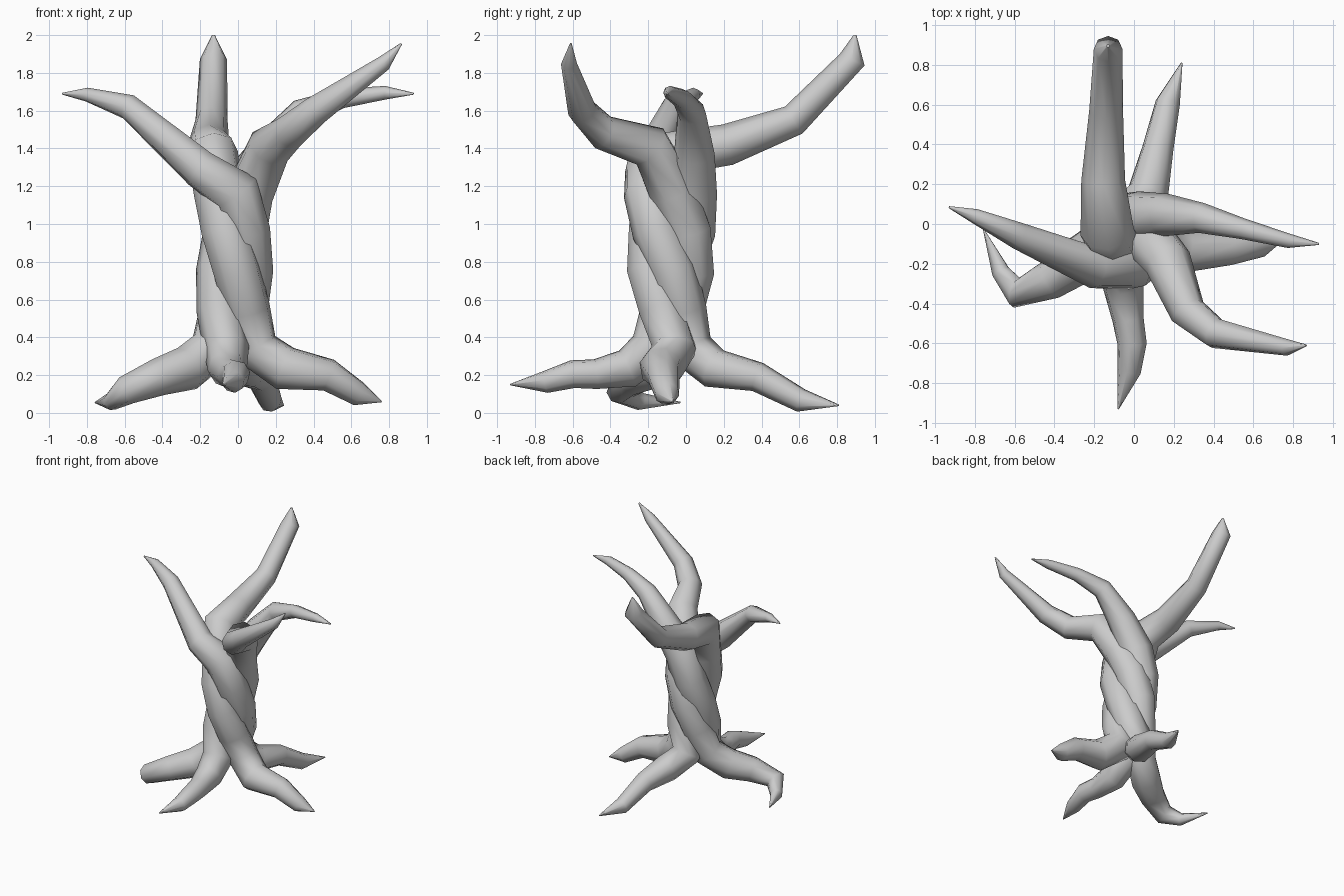
import bpy, math

AXIS = (-0.02, -0.08)
# distance from the trunk axis in x and y, going down
RINGS = [(0.085, 0.12), (0.08, 0.118), (0.08, 0.11), (0.085, 0.085), (0.12, 0.105)]


def twist(start_deg):
    # middle of a strand: half a turn around the trunk axis, going down
    pts = []
    for i, (rx, ry) in enumerate(RINGS):
        t = i / 4
        a = math.radians(start_deg + 180 * t)
        x = AXIS[0] + rx * math.cos(a)
        y = AXIS[1] + ry * math.sin(a)
        pts.append((x, y, 1.17 - 0.83 * t, 0.133 - 0.012 * t))
    return pts


def strand(name, branch, start_deg, root):
    # tapered eight-sided tube through (x, y, z, radius) points
    pts = branch + twist(start_deg) + root
    cu = bpy.data.curves.new(name, 'CURVE')
    cu.dimensions = '3D'
    cu.bevel_depth = 1.0
    cu.bevel_resolution = 2
    cu.use_fill_caps = True
    sp = cu.splines.new('POLY')
    sp.points.add(len(pts) - 1)
    for p, (x, y, z, r) in zip(sp.points, pts):
        p.co = (x, y, z, 1)
        p.radius = r
    ob = bpy.data.objects.new(name, cu)
    bpy.context.collection.objects.link(ob)
    bpy.ops.object.select_all(action='DESELECT')
    ob.select_set(True)
    bpy.context.view_layer.objects.active = ob
    bpy.ops.object.convert(target='MESH')
    bpy.ops.object.shade_smooth_by_angle(angle=math.radians(65))


# left branch, winding past the front and right to the back root
strand("left_branch_to_back_root",
       [(-0.93, 0.085, 1.69, 0.005), (-0.80, 0.04, 1.685, 0.037), (-0.58, -0.06, 1.62, 0.068),
        (-0.20, -0.22, 1.29, 0.105)],
       275,
       [(0.07, 0.15, 0.235, 0.108), (0.12, 0.38, 0.19, 0.08), (0.17, 0.61, 0.065, 0.063),
        (0.24, 0.81, 0.04, 0.004)])

# back branch, winding past the left and front to the right root
strand("back_branch_to_right_root",
       [(-0.13, 0.895, 2.0, 0.008), (-0.13, 0.88, 1.87, 0.072), (-0.14, 0.57, 1.55, 0.085),
        (-0.155, 0.22, 1.42, 0.11), (-0.135, -0.04, 1.38, 0.135)],
       190,
       [(0.25, -0.13, 0.235, 0.12), (0.48, -0.12, 0.20, 0.088), (0.64, -0.10, 0.10, 0.066),
        (0.76, -0.07, 0.06, 0.004)])

# front right branch, winding past the back to the left root
strand("front_right_branch_to_left_root",
       [(0.865, -0.61, 1.955, 0.005), (0.77, -0.62, 1.85, 0.042), (0.41, -0.55, 1.60, 0.078),
        (0.27, -0.44, 1.485, 0.093), (0.17, -0.19, 1.41, 0.12)],
       5,
       [(-0.27, -0.18, 0.235, 0.12), (-0.42, -0.28, 0.19, 0.10), (-0.59, -0.345, 0.12, 0.078),
        (-0.67, -0.24, 0.06, 0.048), (-0.755, -0.03, 0.055, 0.004)])

# right branch, winding past the back and left to the front root
strand("right_branch_to_front_root",
       [(0.93, -0.10, 1.69, 0.005), (0.78, -0.085, 1.695, 0.036), (0.55, -0.025, 1.665, 0.052),
        (0.34, 0.03, 1.59, 0.076), (0.16, 0.045, 1.38, 0.108)],
       70,
       [(-0.055, -0.31, 0.235, 0.105), (-0.03, -0.48, 0.205, 0.08), (-0.01, -0.60, 0.205, 0.075),
        (-0.025, -0.74, 0.165, 0.06), (-0.08, -0.93, 0.15, 0.004)])
